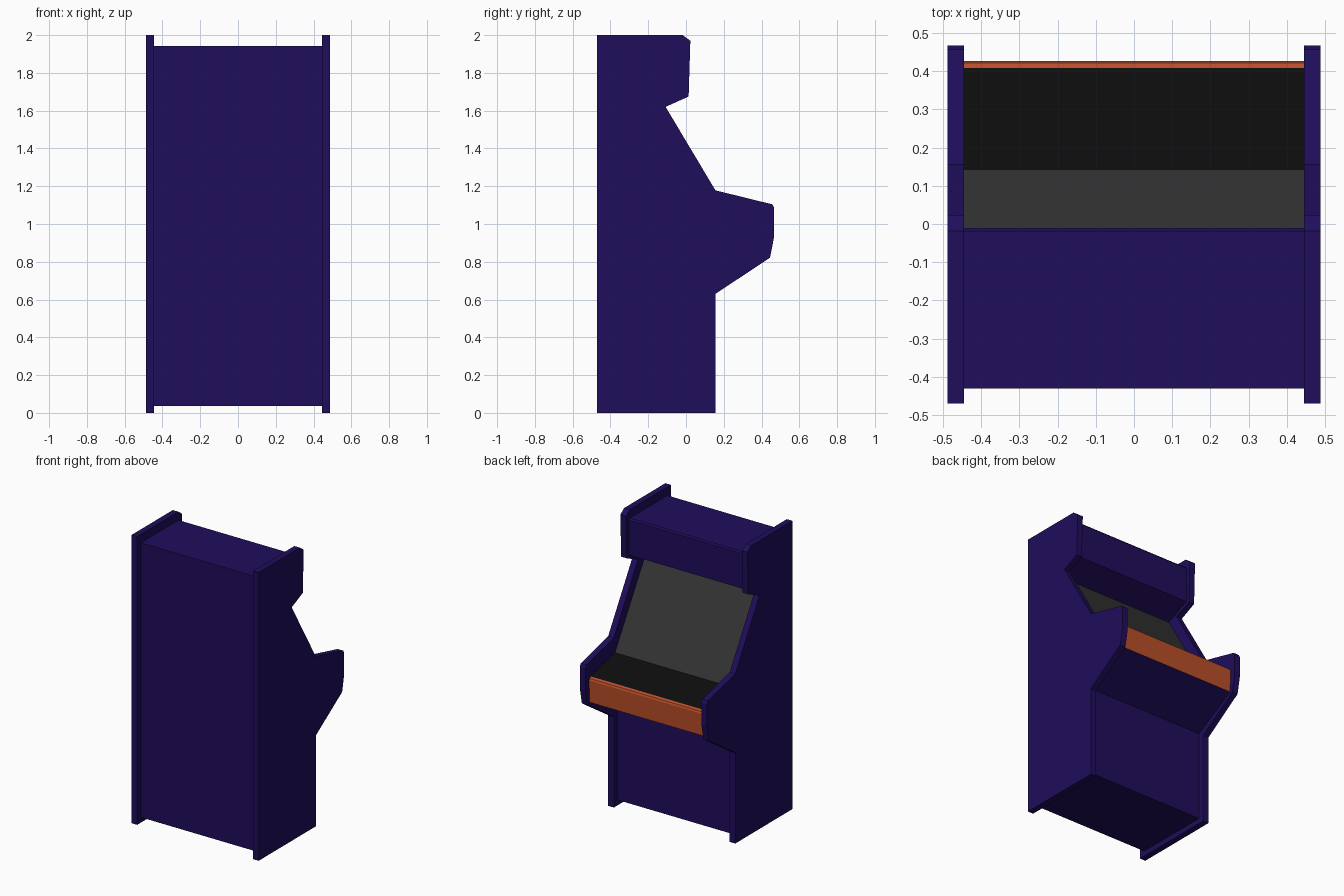
import bpy
import bmesh

if "Cube" in bpy.data.objects:
    bpy.data.objects.remove(bpy.data.objects["Cube"])

INNER, OUTER = 0.445, 0.488


def material(name, rgb):
    m = bpy.data.materials.new(name)
    m.diffuse_color = (*rgb, 1)
    m.use_nodes = True
    m.node_tree.nodes["Principled BSDF"].inputs["Base Color"].default_value = m.diffuse_color
    return m


purple = material("purple_paint", (0.014, 0.004, 0.105))
orange = material("orange_trim", (0.48, 0.075, 0.022))
grey = material("dark_grey_glass", (0.034, 0.034, 0.034))
black = material("black_panel", (0.004, 0.004, 0.004))


def make_object(name, bm, mat):
    mesh = bpy.data.meshes.new(name)
    bm.to_mesh(mesh)
    bm.free()
    mesh.materials.append(mat)
    obj = bpy.data.objects.new(name, mesh)
    bpy.context.collection.objects.link(obj)
    return obj


def strip(name, profile, mat):
    """Sheet bent along a (y, z) profile, spanning between the side panels."""
    bm = bmesh.new()
    rows = [[bm.verts.new((x, y, z)) for x in (-INNER, INNER)] for y, z in profile]
    for a, b in zip(rows, rows[1:]):
        bm.faces.new((a[0], b[0], b[1], a[1]))
    return make_object(name, bm, mat)


# Side panels: extruded silhouette, mirrored
outline = [(-0.47, 0), (0.156, 0), (0.156, 0.63), (0.445, 0.822),
           (0.467, 0.935), (0.467, 1.085), (0.457, 1.104), (0.156, 1.178),
           (-0.108, 1.62), (0.014, 1.675), (0.023, 1.97), (-0.018, 2), (-0.47, 2)]
bm = bmesh.new()
face = bm.faces.new([bm.verts.new((INNER, y, z)) for y, z in outline])
ext = bmesh.ops.extrude_face_region(bm, geom=[face])
new_verts = [g for g in ext["geom"] if isinstance(g, bmesh.types.BMVert)]
bmesh.ops.translate(bm, verts=new_verts, vec=(OUTER - INNER, 0, 0))
bmesh.ops.recalc_face_normals(bm, faces=bm.faces)
sides = make_object("side_panels", bm, purple)
sides.modifiers.new("mirror", "MIRROR")

# Corners shared by neighbouring inner panels
lip = (0.422, 0.832)
bevel_top = (0.408, 1.006)
screen_foot = (0.143, 1.07)
screen_head = (-0.185, 1.612)

# Cabinet shell: overhang, top, back, floor, lower front and sloped underside
strip("cabinet_shell",
      [screen_head, (-0.012, 1.688), (-0.01, 1.932), (-0.018, 1.942), (-0.43, 1.942),
       (-0.43, 0.037), (0.115, 0.037), (0.115, 0.66), lip], purple)

# Orange front of the control deck, with its bevelled top edge
strip("control_front", [lip, (0.427, 0.985), (0.422, 0.998), bevel_top], orange)

# Control deck and screen
strip("control_deck", [bevel_top, screen_foot], black)
strip("screen", [screen_foot, screen_head], grey)
